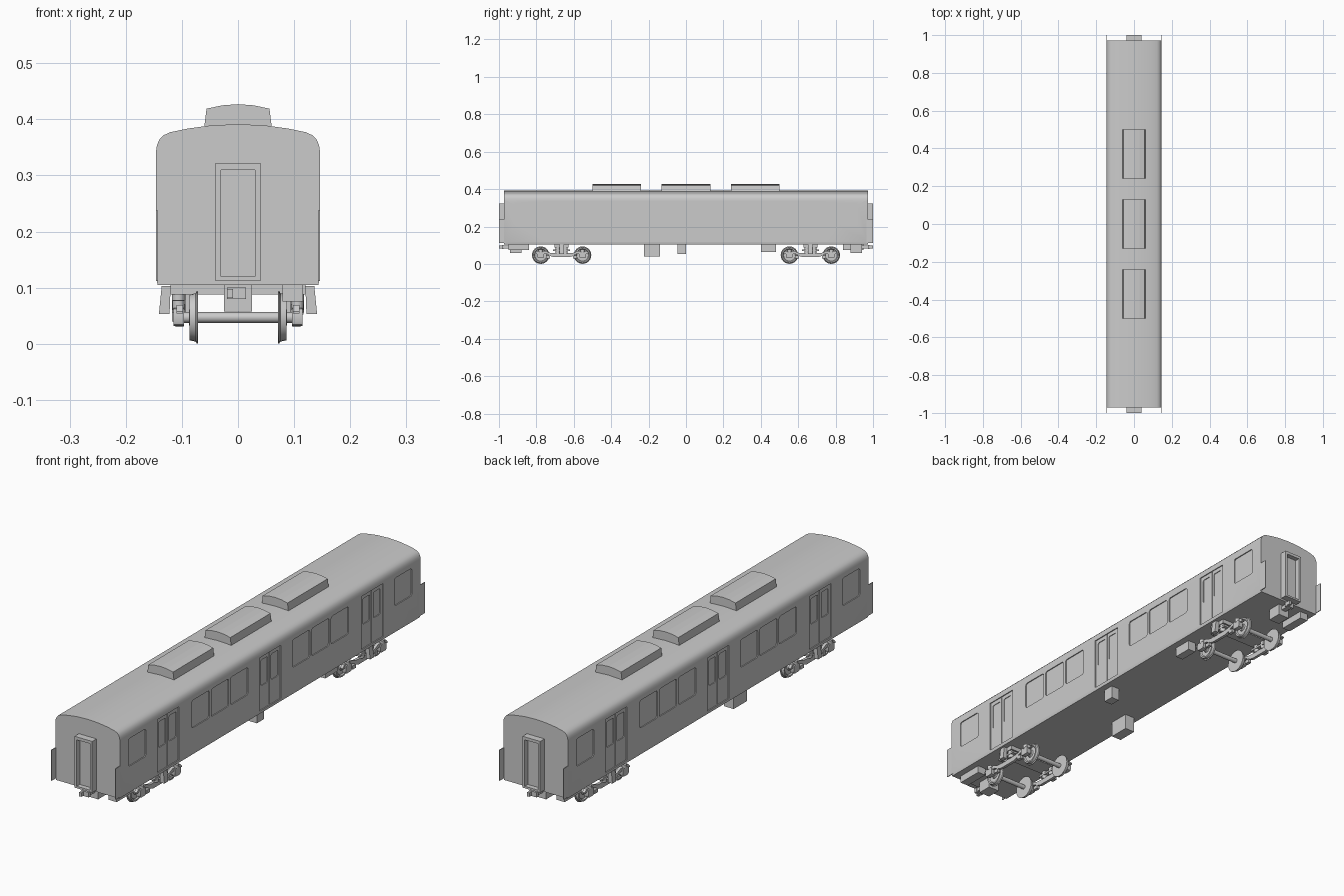
import bpy, bmesh, math
from mathutils import Matrix, Vector

if "Cube" in bpy.data.objects:
    bpy.data.objects.remove(bpy.data.objects["Cube"])


def make(name, bm, smooth=False):
    bmesh.ops.recalc_face_normals(bm, faces=bm.faces[:])
    me = bpy.data.meshes.new(name)
    bm.to_mesh(me)
    bm.free()
    ob = bpy.data.objects.new(name, me)
    bpy.context.collection.objects.link(ob)
    if smooth:
        bpy.context.view_layer.objects.active = ob
        bpy.ops.object.select_all(action='DESELECT')
        ob.select_set(True)
        bpy.ops.object.shade_smooth_by_angle(angle=math.radians(35))
    return ob


def add_box(bm, x, y, z, r=0):
    # box from (min, max) ranges; r rounds the corners seen from the side
    size = Vector((x[1] - x[0], y[1] - y[0], z[1] - z[0]))
    mid = Vector((sum(x) / 2, sum(y) / 2, sum(z) / 2))
    vs = bmesh.ops.create_cube(bm, size=1, matrix=Matrix.Translation(mid) @ Matrix.Diagonal((*size, 1)))['verts']
    if r:
        es = {e for v in vs for e in v.link_edges if abs(e.verts[0].co.x - e.verts[1].co.x) > 1e-5}
        bmesh.ops.bevel(bm, geom=list(es), offset=r, segments=2, profile=0.5, affect='EDGES')


def add_prism(bm, pts, axis, a, b):
    # extrude a closed outline along x (points are y, z) or y (points are x, z)
    def pos(p, t):
        return (t, p[0], p[1]) if axis == 'x' else (p[0], t, p[1])
    lo = [bm.verts.new(pos(p, a)) for p in pts]
    hi = [bm.verts.new(pos(p, b)) for p in pts]
    bm.faces.new(lo)
    bm.faces.new(hi[::-1])
    for i in range(len(pts)):
        j = (i + 1) % len(pts)
        bm.faces.new((lo[i], lo[j], hi[j], hi[i]))


def add_lathe(bm, prof, y, z, n=24):
    # revolve (x, radius) stations around an x-parallel axle line
    rings = [[bm.verts.new((x, y + r * math.cos(2 * math.pi * i / n), z + r * math.sin(2 * math.pi * i / n)))
              for i in range(n)] for x, r in prof]
    for a, b in zip(rings, rings[1:]):
        for i in range(n):
            j = (i + 1) % n
            bm.faces.new((a[i], a[j], b[j], b[i]))
    bm.faces.new(rings[0])
    bm.faces.new(rings[-1])


def add_post(bm, x, y, z, r):
    bmesh.ops.create_cone(bm, cap_ends=True, segments=12, radius1=r, radius2=r, depth=z[1] - z[0],
                          matrix=Matrix.Translation((x, y, sum(z) / 2)))


def mirrored(pts):
    return pts + [(-x, z) for x, z in reversed(pts) if x > 1e-6]


def side(s, a, b):
    return tuple(sorted((s * a, s * b)))


# body shell
bm = bmesh.new()
half = [(0.143, 0.105), (0.146, 0.116), (0.146, 0.343), (0.1445, 0.354), (0.140, 0.364), (0.133, 0.3715),
        (0.121, 0.377), (0.09, 0.3835), (0.05, 0.389), (0, 0.3915)]
add_prism(bm, mirrored(half), 'y', -0.972, 0.972)
body = make("car_body", bm, True)

# recesses for doors and windows, then panes and leaf gap inside the doors
bm1, bm2 = bmesh.new(), bmesh.new()
for s in (-1, 1):
    for c in (-0.66, 0, 0.66):
        add_box(bm1, side(s, 0.142, 0.16), (c - 0.07, c + 0.07), (0.118, 0.336))
        add_box(bm2, side(s, 0.1385, 0.16), (c - 0.0015, c + 0.0015), (0.12, 0.334))
        for d in (-0.034, 0.034):
            add_box(bm2, side(s, 0.139, 0.16), (c + d - 0.022, c + d + 0.022), (0.215, 0.32), 0.005)
    for c in (0.2, 0.325, 0.45, 0.86):
        for t in (-1, 1):
            add_box(bm1, side(s, 0.142, 0.16), (t * c - 0.056, t * c + 0.056), (0.215, 0.328), 0.008)
for bm in (bm1, bm2):
    cutter = make("recess_cutter", bm)
    cutter.hide_render = True
    mod = body.modifiers.new("recess", 'BOOLEAN')
    mod.operation, mod.object, mod.solver = 'DIFFERENCE', cutter, 'EXACT'
    bpy.ops.object.select_all(action='DESELECT')
    bpy.context.view_layer.objects.active = body
    body.select_set(True)
    bpy.ops.object.modifier_apply(modifier=mod.name)
    bpy.data.objects.remove(cutter)

# roof cooling units
for c in (-0.37, 0, 0.37):
    bm = bmesh.new()
    add_prism(bm, mirrored([(0.061, 0.38), (0.056, 0.419), (0.028, 0.425), (0, 0.427)]), 'y', c - 0.13, c + 0.13)
    make("roof_unit", bm)

# end fittings, the rear being the front turned half around
for t in (-1, 1):
    rot = Matrix.Rotation(0 if t < 0 else math.pi, 3, 'Z')

    def finish(name, bm):
        bmesh.ops.transform(bm, matrix=rot.to_4x4(), verts=bm.verts[:])
        make(name, bm)

    # gangway frame and door
    bm = bmesh.new()
    for s in (-1, 1):
        add_box(bm, side(s, 0.03, 0.04), (-1.0, -0.97), (0.112, 0.322))
    add_box(bm, (-0.03, 0.03), (-1.0, -0.97), (0.31, 0.322))
    add_box(bm, (-0.03, 0.03), (-1.0, -0.97), (0.112, 0.12))
    add_box(bm, (-0.03, 0.03), (-0.98, -0.97), (0.12, 0.31))
    finish("gangway", bm)

    # corner guard plates
    bm = bmesh.new()
    for s in (-1, 1):
        add_box(bm, side(s, 0.143, 0.146), (-1.0, -0.965), (0.112, 0.238))
    finish("corner_guards", bm)

    # coupler and its mounting box
    bm = bmesh.new()
    add_box(bm, (-0.025, 0.025), (-0.94, -0.88), (0.058, 0.107))
    add_box(bm, (-0.011, 0.011), (-0.975, -0.93), (0.083, 0.099))
    add_prism(bm, [(-0.02, 0.08), (0.014, 0.08), (0.014, 0.1), (-0.02, 0.1)], 'y', -0.985, -0.972)
    add_box(bm, (-0.02, -0.009), (-1.0, -0.98), (0.082, 0.098))
    finish("coupler", bm)

    # corner equipment box
    bm = bmesh.new()
    add_box(bm, (0.079, 0.116), (-0.95, -0.84), (0.075, 0.107))
    finish("end_box", bm)

# underfloor equipment
for name, x, y, z in (("large_floor_box", (-0.118, -0.073), (-0.225, -0.14), 0.04),
                      ("small_floor_box", (0.08, 0.117), (-0.045, 0.0), 0.052),
                      ("rear_floor_box", (0.08, 0.115), (0.40, 0.48), 0.065)):
    bm = bmesh.new()
    add_box(bm, x, y, (z, 0.107))
    make(name, bm)

# bogies
WB, AZ = 0.112, 0.047
for c in (-0.665, 0.665):
    # wheels and axles
    bm = bmesh.new()
    for y in (c - WB, c + WB):
        add_lathe(bm, [(-0.115, 0.0095), (0.115, 0.0095)], y, AZ, 12)
        for s in (-1, 1):
            add_lathe(bm, [(s * 0.071, 0.034), (s * 0.071, 0.0465), (s * 0.0735, 0.0468), (s * 0.0755, 0.043),
                           (s * 0.086, 0.041), (s * 0.086, 0.035), (s * 0.081, 0.031), (s * 0.081, 0.016),
                           (s * 0.087, 0.014)], y, AZ)
    make("wheelsets", bm, True)

    # bolster under the floor
    bm = bmesh.new()
    add_box(bm, (-0.12, 0.12), (c - 0.038, c + 0.038), (0.088, 0.107))
    make("bolster", bm)

    # side frames, axle boxes, springs and hangers
    bm = bmesh.new()
    arm = [(0.145, 0.058), (0.135, 0.069), (0.085, 0.069), (0.065, 0.06), (0.045, 0.058), (0, 0.058)]
    low = [(0.04, 0.036), (0.06, 0.042), (0.08, 0.054), (0.145, 0.054)]
    outline = [(-a, z) for a, z in arm[:-1]] + arm[::-1] + low[::-1] + [(-a, z) for a, z in low]
    outline = [(c + a, z) for a, z in outline]
    for s in (-1, 1):
        add_prism(bm, outline, 'x', *side(s, 0.098, 0.110))
        for t in (-1, 1):
            add_box(bm, side(s, 0.096, 0.115), (c + t * WB - 0.019, c + t * WB + 0.019), (0.032, 0.064), 0.007)
            add_box(bm, side(s, 0.097, 0.111), (c + t * 0.072 - 0.011, c + t * 0.072 + 0.011), (0.03, 0.045))
            add_post(bm, s * 0.106, c + t * WB, (0.06, 0.077), 0.011)
            add_post(bm, s * 0.106, c + t * 0.02, (0.056, 0.09), 0.012)
        add_box(bm, side(s, 0.094, 0.118), (c - 0.045, c + 0.045), (0.07, 0.078))
        add_prism(bm, [(s * 0.12, 0.103), (s * 0.136, 0.103), (s * 0.141, 0.053), (s * 0.122, 0.053)],
                  'y', c - 0.012, c + 0.012)
    make("bogie_frame", bm, True)
